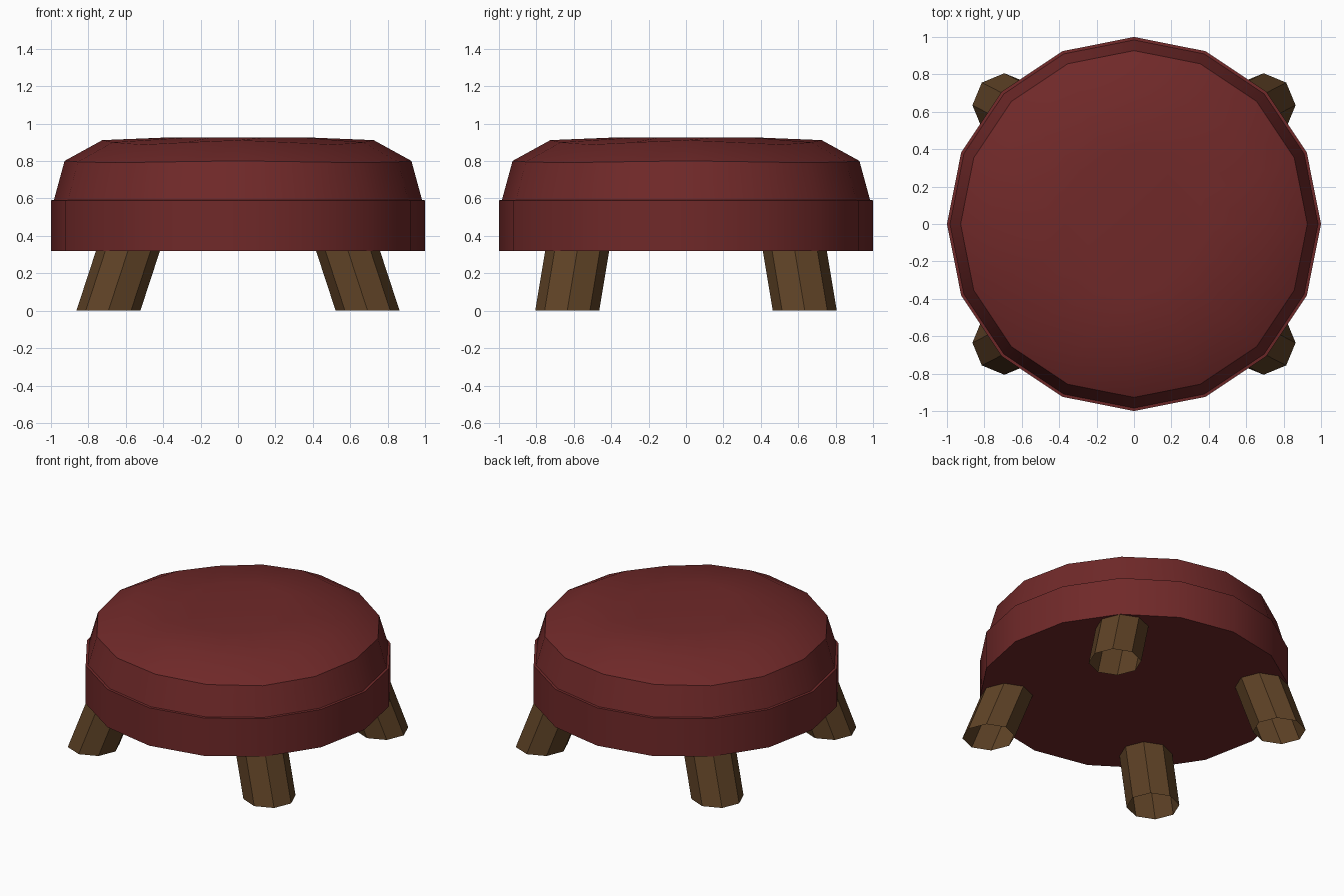
import bpy, bmesh, math

if "Cube" in bpy.data.objects:
    bpy.data.objects.remove(bpy.data.objects["Cube"])

def material(name, rgb):
    m = bpy.data.materials.new(name)
    m.diffuse_color = (*rgb, 1)
    m.use_nodes = True
    m.node_tree.nodes["Principled BSDF"].inputs["Base Color"].default_value = m.diffuse_color
    return m

red = material("dark red fabric", (0.162, 0.022, 0.022))
wood = material("brown wood", (0.112, 0.054, 0.019))

def loft(name, rings, mat, cap_bottom=False, cap_top=False, smooth=None):
    """Skin a stack of equal-sized point rings."""
    bm = bmesh.new()
    loops = [[bm.verts.new(p) for p in ring] for ring in rings]
    n = len(loops[0])
    for a, b in zip(loops, loops[1:]):
        for i in range(n):
            j = (i + 1) % n
            bm.faces.new((a[i], a[j], b[j], b[i]))
    if cap_bottom:
        bm.faces.new(loops[0][::-1])
    if cap_top:
        bm.faces.new(loops[-1])
    me = bpy.data.meshes.new(name)
    bm.to_mesh(me)
    bm.free()
    me.materials.append(mat)
    ob = bpy.data.objects.new(name, me)
    bpy.context.collection.objects.link(ob)
    if smooth:
        bpy.ops.object.select_all(action='DESELECT')
        ob.select_set(True)
        bpy.context.view_layer.objects.active = ob
        bpy.ops.object.shade_smooth_by_angle(angle=math.radians(smooth))
    return ob

def circle(n, r, z, cx=0, cy=0, wave=0):
    """Ring of n points; wave lowers the diagonals and lifts the axes."""
    angles = [2 * math.pi * i / n for i in range(n)]
    return [(cx + r * math.cos(a), cy + r * math.sin(a), z + wave * math.cos(4 * a))
            for a in angles]

# Seat: straight band, small ledge, then the padded, slightly domed top
seat_rings = [circle(16, 1.0, 0.32), circle(16, 1.0, 0.59), circle(16, 0.984, 0.592),
              circle(16, 0.927, 0.796, wave=0.005),
              circle(16, 0.725, 0.90, wave=0.012),
              circle(16, 0.38, 0.926)]
loft("seat", seat_rings, red, cap_bottom=True, cap_top=True, smooth=30)

# Legs: splayed open octagonal posts, cut level at the floor
for fb, sy in (("front", -1), ("back", 1)):
    for lr, sx in (("left", -1), ("right", 1)):
        loft(f"{fb}_{lr}_leg",
             [circle(8, 0.171, 0, 0.693 * sx, 0.635 * sy),
              circle(8, 0.171, 0.33, 0.585 * sx, 0.58 * sy)], wood)
